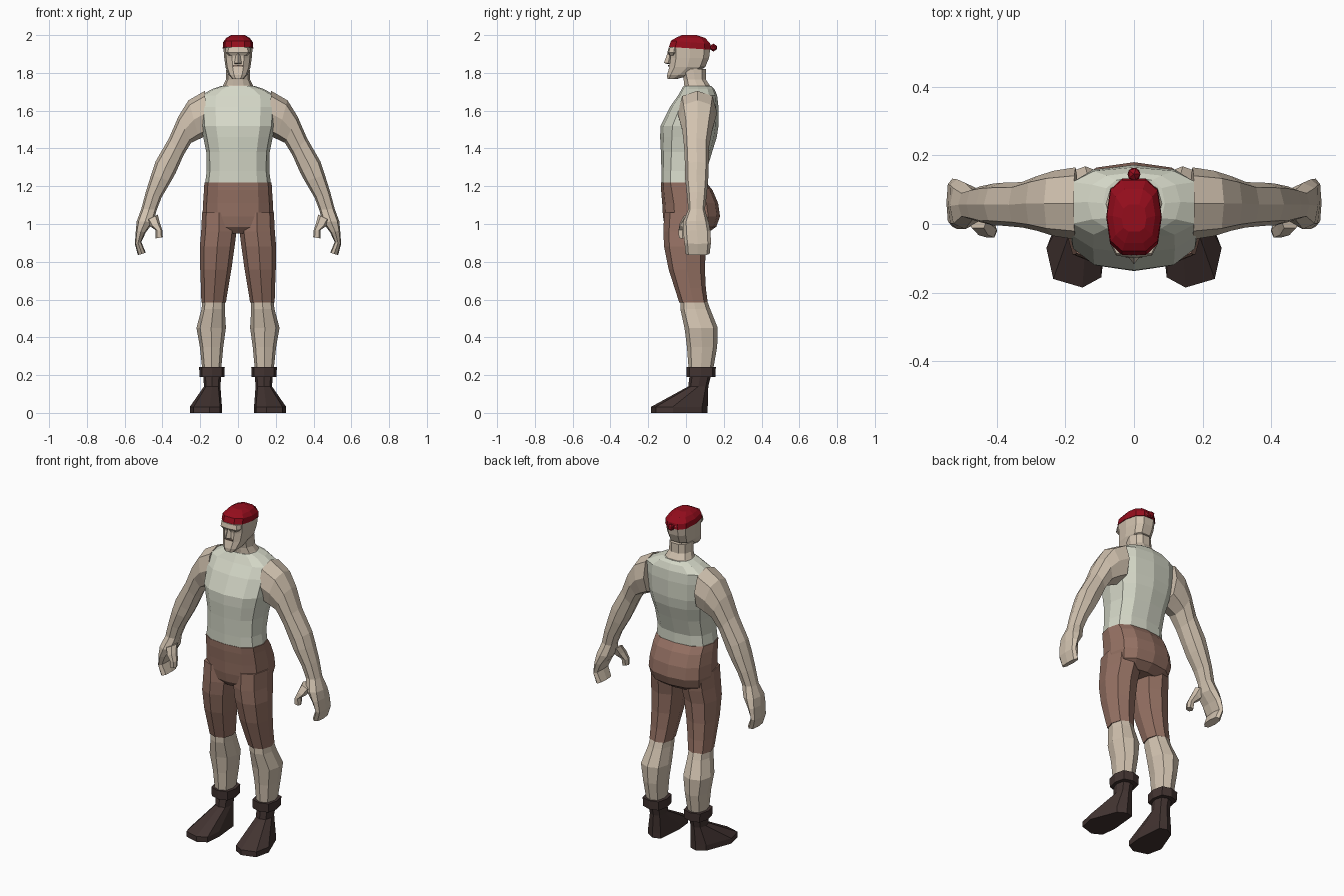
import bpy, bmesh
from math import cos, sin, pi
from mathutils import Vector


def material(name, rgb):
    m = bpy.data.materials.new(name)
    m.diffuse_color = (*rgb, 1)
    return m


SKIN = material("skin", (0.64, 0.54, 0.43))
SHIRT = material("shirt", (0.66, 0.68, 0.57))
CLOTH = material("trousers", (0.30, 0.165, 0.125))
LEATHER = material("leather", (0.055, 0.034, 0.031))
RED = material("red cloth", (0.30, 0.004, 0.012))
SHADOW = material("lip", (0.25, 0.17, 0.13))


def ring(xa, za, xb, zb, y0, y1, n=8, power=2.3, tilt=0):
    """Rounded section from inner point (xa, za) to outer (xb, zb), y0 to y1 deep."""
    pts = []
    for i in range(n):
        c, s = cos(2 * pi * i / n), sin(2 * pi * i / n)
        c = (abs(c) ** (2 / power)) * (1 if c > 0 else -1)
        s = (abs(s) ** (2 / power)) * (1 if s > 0 else -1)
        pts.append(Vector(((xa + xb) / 2 + (xb - xa) / 2 * c,
                           (y0 + y1) / 2 + (y1 - y0) / 2 * s,
                           (za + zb) / 2 + (zb - za) / 2 * c + tilt * s)))
    return pts


def loft(name, rings, mat, mirror=False, caps=True):
    bm = bmesh.new()
    loops = [[bm.verts.new(p) for p in r] for r in rings]
    n = len(loops[0])
    for a, b in zip(loops, loops[1:]):
        for i in range(n):
            j = (i + 1) % n
            bm.faces.new((a[i], a[j], b[j], b[i]))
    if caps:
        bm.faces.new(loops[0])
        bm.faces.new(loops[-1])
    bmesh.ops.recalc_face_normals(bm, faces=bm.faces)
    me = bpy.data.meshes.new(name)
    bm.to_mesh(me)
    bm.free()
    me.materials.append(mat)
    ob = bpy.data.objects.new(name, me)
    bpy.context.collection.objects.link(ob)
    if mirror:
        ob.modifiers.new("mirror", 'MIRROR')
    return ob


def body(rows, n=12, power=2.6, tilt=0):
    """Centred sections: z, half width, front y, back y."""
    return [ring(-h, z, h, z, f, b, n, power, tilt) for z, h, f, b in rows]


def limb(rows, power=2.4):
    """Upright off-centre sections: z, inner x, outer x, front y, back y."""
    return [ring(a, z, b, z, f, k, 8, power) for z, a, b, f, k in rows]


# Torso and neck
loft("shirt", body([
    (1.20, .176, -.130, .108), (1.28, .166, -.130, .108), (1.38, .168, -.133, .138),
    (1.46, .184, -.137, .163), (1.52, .198, -.135, .172), (1.62, .203, -.085, .172),
    (1.68, .200, -.042, .165), (1.715, .135, -.022, .150), (1.73, .09, -.014, .135)]), SHIRT)
loft("neck", body([
    (1.69, .11, -.015, .14), (1.735, .078, -.012, .128), (1.765, .064, -.015, .108),
    (1.82, .062, -.03, .108)], 10, 2.4), SKIN)

# Trousers: hips and two thighs
loft("hips", body([
    (1.22, .178, -.132, .108), (1.18, .180, -.132, .140), (1.11, .185, -.126, .170),
    (1.04, .188, -.122, .180), (.985, .178, -.112, .160), (.95, .13, -.08, .11)]), CLOTH)
loft("trouser_leg", limb([
    (1.06, .012, .19, -.115, .13), (.96, .008, .195, -.12, .122), (.88, .018, .202, -.116, .105),
    (.76, .035, .200, -.092, .10), (.66, .052, .196, -.06, .105), (.585, .064, .194, -.036, .115)]),
    CLOTH, True)

# Lower legs
loft("calf", limb([
    (.60, .07, .188, -.03, .11), (.55, .07, .193, -.030, .128), (.45, .064, .220, -.008, .168),
    (.35, .078, .202, .005, .165), (.22, .09, .188, .015, .142)]), SKIN, True)

# Boots with flared toes and a cuff
loft("boot_cuff", limb([
    (.19, .072, .203, .004, .155), (.243, .070, .206, .002, .158)], 3), LEATHER, True)
sole = [(.255, -.07), (.195, .085), (.145, .115), (.10, .10),
        (.085, -.06), (.095, -.155), (.15, -.185), (.235, -.16)]
boot = [[Vector((x, y, 0)) for x, y in sole],
        [Vector((x, y, .032)) for x, y in sole]]
boot += limb([(.14, .093, .180, .012, .118), (.21, .088, .185, .02, .135)])
loft("boot", boot, LEATHER, True)

# Arms: sections follow the drooping arm line down to curled fingers
arm = [(.165, 1.47, .175, 1.705, -.045, .165), (.205, 1.45, .262, 1.655, -.035, .155),
       (.248, 1.43, .315, 1.57, -.02, .14), (.288, 1.365, .365, 1.455, -.01, .122),
       (.330, 1.27, .437, 1.33, -.005, .12), (.355, 1.225, .460, 1.26, -.005, .118),
       (.405, 1.14, .488, 1.17, .005, .11), (.430, 1.075, .512, 1.08, .012, .10),
       (.448, 1.01, .536, 1.015, -.015, .12), (.488, .955, .541, .965, -.015, .13),
       (.512, .905, .546, .895, -.008, .132), (.488, .848, .53, .835, -.002, .125)]
loft("arm_and_hand", [ring(*r, 8, 2.6) for r in arm], SKIN, True)
loft("thumb", [ring(*r, 6, 2.6) for r in [
    (.425, 1.05, .485, 1.02, -.015, .05), (.415, 1.01, .462, .985, -.036, .03),
    (.400, .965, .436, .968, -.042, .008), (.398, .93, .436, .924, -.040, .0)]], SKIN, True)

# Head with jaw, brow, nose and lips
loft("head", body([
    (1.768, .030, -.100, -.045), (1.79, .050, -.102, .03), (1.83, .066, -.092, .105),
    (1.88, .073, -.086, .126), (1.94, .078, -.090, .134), (1.96, .07, -.07, .12)], 10, 2.8), SKIN)
loft("brow", body([(1.892, .050, -.088, -.05), (1.908, .066, -.099, -.03),
                   (1.935, .064, -.092, -.03)], 8, 3), SKIN)
loft("nose", body([(1.847, .020, -.100, -.07), (1.853, .019, -.117, -.07),
                   (1.905, .009, -.098, -.07)], 4, 2), SKIN)
loft("lips", body([(1.834, .030, -.095, -.06), (1.842, .034, -.096, -.06)], 8, 3), SHADOW)

# Headscarf with a knot at the back
loft("headscarf", body([
    (1.930, .081, -.094, .136), (1.962, .079, -.083, .132),
    (1.988, .060, -.055, .100), (2.0, .035, -.022, .055)], 10, 2.8, -.008)[:2]
    + body([(1.985, .062, -.058, .105), (2.0, .036, -.024, .058)], 10, 2.8), RED)
bpy.ops.mesh.primitive_ico_sphere_add(subdivisions=1, radius=.021, location=(0, .145, 1.934))
knot = bpy.context.object
knot.name = "headscarf_knot"
knot.data.materials.append(RED)
